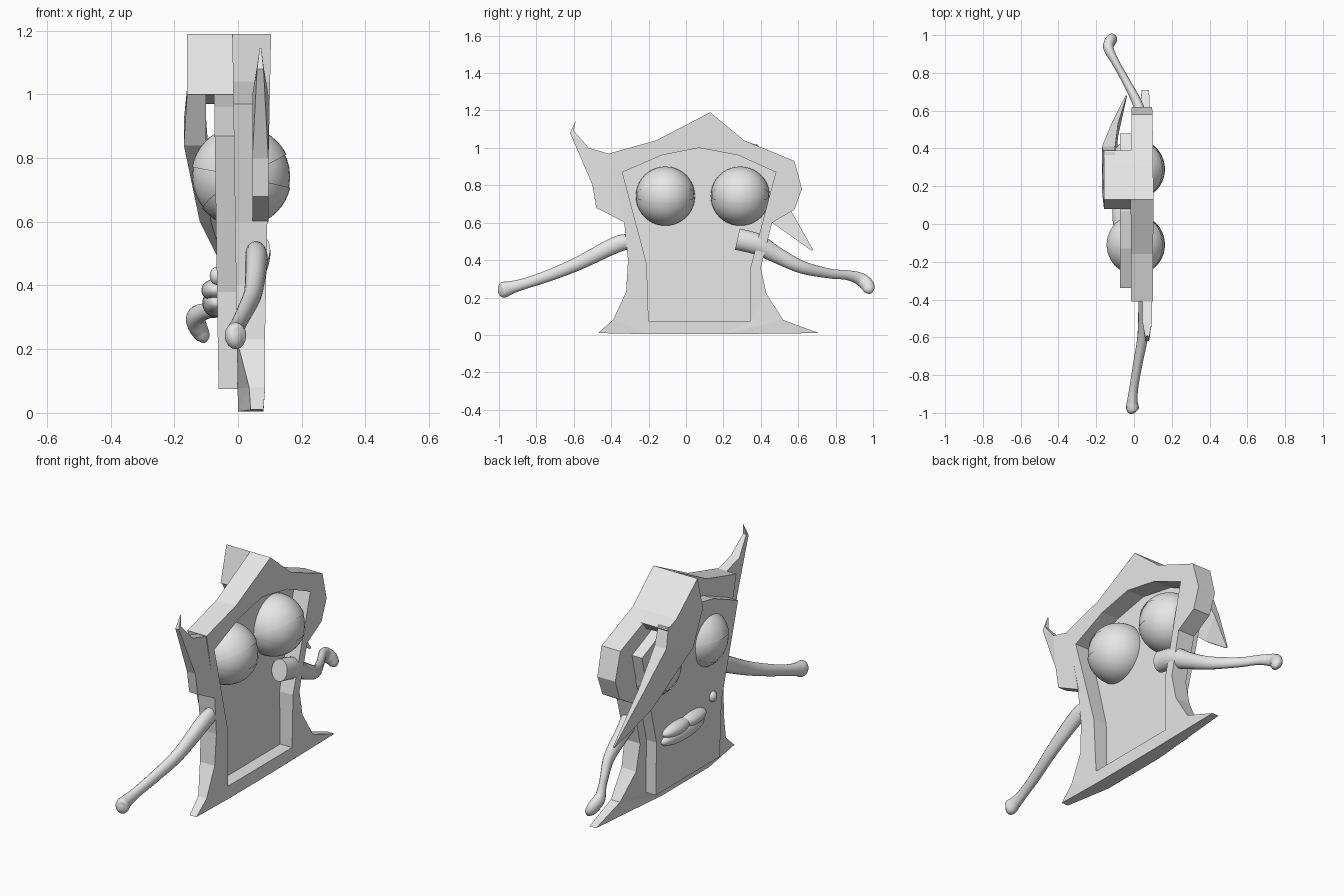
import bpy, bmesh, math
from mathutils import Vector

if "Cube" in bpy.data.objects:
    bpy.data.objects.remove(bpy.data.objects["Cube"])

grey = bpy.data.materials.new("plain_grey")
grey.diffuse_color = (0.8, 0.8, 0.8, 1)
grey.use_nodes = True
grey.node_tree.nodes["Principled BSDF"].inputs["Base Color"].default_value = grey.diffuse_color


def add(name, bm, smooth=False):
    bmesh.ops.recalc_face_normals(bm, faces=bm.faces[:])
    me = bpy.data.meshes.new(name)
    bm.to_mesh(me)
    bm.free()
    me.materials.append(grey)
    ob = bpy.data.objects.new(name, me)
    bpy.context.collection.objects.link(ob)
    for p in me.polygons:
        p.use_smooth = smooth
    return ob


def skin(bm, rings):
    """Join equal-length closed rings of vertices with quads."""
    n = len(rings[0])
    for a, b in zip(rings, rings[1:]):
        for i in range(n):
            j = (i + 1) % n
            bm.faces.new((a[i], a[j], b[j], b[i]))


def loft(name, rings, smooth=False):
    bm = bmesh.new()
    vs = [[bm.verts.new(p) for p in r] for r in rings]
    skin(bm, vs)
    bm.faces.new(vs[0])
    bm.faces.new(vs[-1])
    return add(name, bm, smooth)


def slab(name, loops, depth):
    """Thick plate from (y, z, [x0, x1]) loops; later loops are holes."""
    bm = bmesh.new()
    far, edges = {}, []
    spans = {}
    for loop in loops:
        vs = [bm.verts.new((0, p[0], p[1])) for p in loop]
        for v, p in zip(vs, loop):
            spans[v] = p[2:] or depth(p[1])
        edges += [bm.edges.new((v, vs[(i + 1) % len(vs)])) for i, v in enumerate(vs)]
    bmesh.ops.triangle_fill(bm, edges=edges, use_beauty=True, normal=(1, 0, 0))
    faces = bm.faces[:]
    rim = [e.verts[:] for e in bm.edges if len(e.link_faces) == 1]
    for v, (x0, x1) in spans.items():
        far[v] = bm.verts.new((x1, v.co.y, v.co.z))
        v.co.x = x0
    for f in faces:
        bm.faces.new([far[v] for v in reversed(f.verts)])
    for a, b in rim:
        bm.faces.new((a, b, far[b], far[a]))
    return add(name, bm)


# Hair and body frame with its opening; thin tips give their own x range
outline = [(-.47, .01, .04, .08), (-.39, .08, .035, .085), (-.32, .23), (-.31, .40),
           (-.33, .60), (-.41, .97), (-.16, 1.04), (.13, 1.19), (.31, 1.04),
           (.58, .93), (.62, .78), (.58, .67), (.46, .60), (.40, .36), (.43, .22),
           (.52, .08, .03, .085), (.71, .01, .04, .08), (.2, .004), (-.2, .004)]
opening = [(-.20, .075), (-.21, .38), (-.34, .87), (-.13, .96), (.07, 1.0),
           (.28, .96), (.48, .87), (.345, .36), (.345, .075)]
slab("hair_frame", [outline, opening], lambda z: (-.015 * z, .08 + .02 * z))

# Flicked-up side lock
slab("side_lock", [[(-.325, .60), (-.48, .68), (-.50, .80), (-.62, 1.08, .06, .08),
                    (-.59, 1.145, .068, .073), (-.60, 1.09, .06, .08), (-.52, 1.0),
                    (-.40, .965)]], lambda z: (.045, .095))

# Face panel set into the opening
slab("face_panel", [opening], lambda z: (-.06 - .015 * z, .012 - .015 * z))

# Raised fringe above the face and its hanging lock
slab("fringe", [[(.13, 1.19), (.31, 1.04), (.39, 1.01), (.36, .97), (.08, 1.0)]],
     lambda z: (-.16, 0))


def strip(x0, x1, inner, outer):
    return [(x0, *inner), (x0, *outer), (x1, *outer), (x1, *inner)]


loft("fringe_lock", [strip(-.16, -.10, (.09, 1.0), (.38, 1.02)),
                     strip(-.17, -.10, (.18, .84), (.41, .92)),
                     strip(-.12, -.085, (.46, .60), (.53, .72)),
                     strip(-.045, -.038, (.672, .45), (.68, .455))])


# Rounded parts
def ball(name, centre, size, segs=32):
    bm = bmesh.new()
    bmesh.ops.create_uvsphere(bm, u_segments=segs, v_segments=segs // 2, radius=1)
    for v in bm.verts:
        v.co = Vector([c + s * k for c, s, k in zip(centre, size, v.co)])
    return add(name, bm, True)


def eyelid(name, centre, sign, back_gap, front_gap, r=.158):
    """Part of a sphere shell whose rim leaves a slit open in front and behind."""
    bm = bmesh.new()
    n, m = 40, 10
    rows = []
    for j in range(m):
        row = []
        for i in range(n):
            a = 2 * math.pi * i / n
            c = math.cos(a)
            start = math.asin((back_gap if c > 0 else front_gap) * abs(c) / r)
            t = start + (math.pi / 2 - start) * j / m
            row.append(bm.verts.new((centre[0] + r * math.cos(t) * c,
                                     centre[1] + r * math.cos(t) * math.sin(a),
                                     centre[2] + sign * r * math.sin(t))))
        rows.append(row)
    skin(bm, rows)
    top = bm.verts.new((centre[0], centre[1], centre[2] + sign * r))
    for i in range(n):
        bm.faces.new((rows[-1][i], rows[-1][(i + 1) % n], top))
    return add(name, bm, True)


for side, y in (("left", -.11), ("right", .29)):
    c = (.01, y, .742)
    ball(side + "_eyeball", c, (.154, .154, .154))
    eyelid(side + "_upper_lid", c, 1, .07, .03)
    eyelid(side + "_lower_lid", c, -1, .035, .10)

# Mouth and cheek spot
ball("lower_lip", (-.07, .13, .345), (.042, .18, .045), 24)
for side, y in (("left", .05), ("right", .19)):
    ball(side + "_upper_lip", (-.07, y, .385), (.045, .11, .036), 24)
ball("cheek_spot", (-.067, -.13, .43), (.022, .026, .028), 20)


# Arms: smooth tubes through x, y, z, radius
def arm(name, pts, sides=16, steps=5):
    P = [Vector(p) for p in pts]
    P = [P[0]] + P + [P[-1]]
    path = []
    for a, b, c, d in zip(P, P[1:], P[2:], P[3:]):
        for k in range(steps):
            t = k / steps
            path.append(.5 * (2 * b + (c - a) * t + (2 * a - 5 * b + 4 * c - d) * t * t
                              + (3 * b - a - 3 * c + d) * t ** 3))
    path.append(P[-1])
    rings = []
    for i, p in enumerate(path):
        d = (path[min(i + 1, len(path) - 1)].xyz - path[max(i - 1, 0)].xyz).normalized()
        u = d.cross(Vector((1, 0, 0))).normalized()
        w = d.cross(u)
        rings.append([p.xyz + p.w * (u * math.cos(q) + w * math.sin(q) * .8)
                      for q in (2 * math.pi * s / sides for s in range(sides))])
    loft(name, rings, True)


arm("left_arm", [(.055, -.30, .50, .04), (.058, -.38, .48, .044), (.048, -.58, .38, .036),
                 (.02, -.74, .315, .031), (0, -.86, .275, .029), (-.008, -.93, .255, .034),
                 (-.008, -.97, .243, .042), (-.002, -.99, .238, .036), (.003, -.999, .237, .012)])
arm("right_arm", [(.055, .275, .512, .058), (.055, .38, .485, .056), (.045, .48, .43, .044),
                  (.025, .62, .362, .034), (-.05, .77, .328, .026), (-.10, .86, .32, .026),
                  (-.135, .93, .30, .034), (-.125, .968, .268, .036), (-.11, .98, .238, .028),
                  (-.105, .985, .222, .008)])

bpy.ops.object.select_all(action='DESELECT')
for ob in bpy.context.scene.objects:
    if ob.name.endswith("_arm"):
        ob.select_set(True)
        bpy.context.view_layer.objects.active = ob
bpy.ops.object.shade_smooth_by_angle(angle=math.radians(40))
